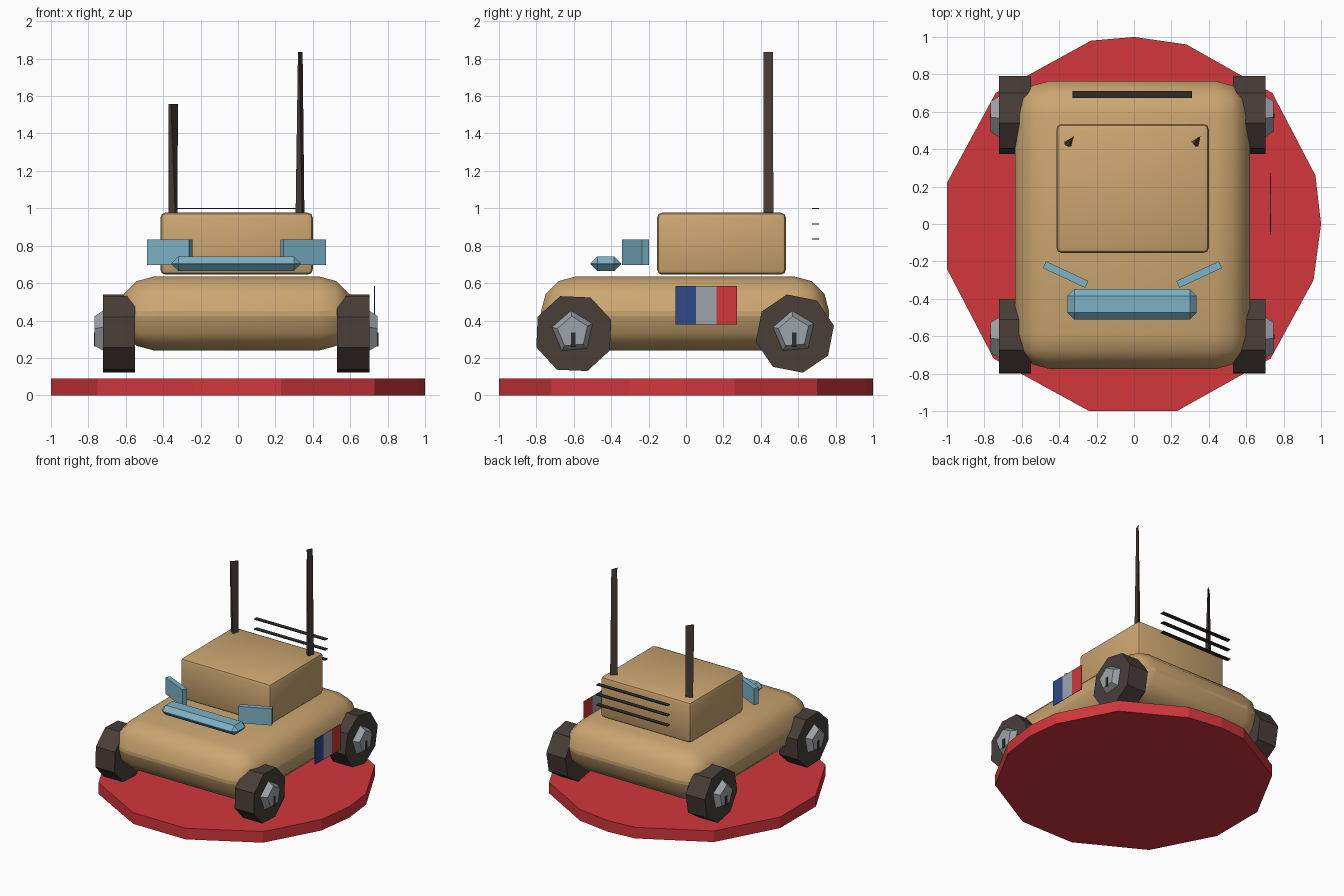
import bpy, bmesh
from math import radians, sin, cos, pi
from mathutils import Matrix, Vector

cube = bpy.data.objects.get("Cube")
if cube:
    bpy.data.objects.remove(cube, do_unlink=True)


def material(name, *srgb):
    lin = [(c / 255 / 12.92) if c < 11 else ((c / 255 + 0.055) / 1.055) ** 2.4 for c in srgb]
    m = bpy.data.materials.new(name)
    m.use_nodes = True
    m.diffuse_color = (*lin, 1)
    m.node_tree.nodes["Principled BSDF"].inputs["Base Color"].default_value = (*lin, 1)
    return m


RED = material("red", 210, 54, 60)
TAN = material("tan", 204, 166, 113)
DARK = material("dark_rubber", 72, 62, 57)
GREY = material("grey", 158, 164, 170)
GLASS = material("pale_blue", 125, 178, 198)
NAVY = material("navy", 46, 72, 135)
BLACK = material("charcoal", 50, 44, 41)


def finish(name, bm, mat, smooth=None):
    bmesh.ops.recalc_face_normals(bm, faces=bm.faces)
    mesh = bpy.data.meshes.new(name)
    bm.to_mesh(mesh)
    bm.free()
    mesh.materials.append(mat)
    obj = bpy.data.objects.new(name, mesh)
    bpy.context.collection.objects.link(obj)
    if smooth:
        bpy.ops.object.select_all(action='DESELECT')
        obj.select_set(True)
        bpy.context.view_layer.objects.active = obj
        bpy.ops.object.shade_smooth_by_angle(angle=radians(smooth))
    return obj


def box(name, lo, hi, mat, bevel=0, segments=1, smooth=None, turn=0):
    lo, hi = Vector(lo), Vector(hi)
    bm = bmesh.new()
    bmesh.ops.create_cube(bm, size=1, matrix=Matrix.Diagonal((*(hi - lo), 1)))
    if bevel:
        bmesh.ops.bevel(bm, geom=bm.edges[:], offset=bevel, segments=segments,
                        profile=0.5, affect='EDGES')
    bm.transform(Matrix.Translation((lo + hi) / 2) @ Matrix.Rotation(radians(turn), 4, 'Z'))
    return finish(name, bm, mat, smooth)


def loft(name, bottom, top, mat):
    """Closed solid between two outlines with equal point counts."""
    bm = bmesh.new()
    a = [bm.verts.new(p) for p in bottom]
    b = [bm.verts.new(p) for p in top]
    bm.faces.new(a)
    bm.faces.new(b)
    n = len(a)
    for i in range(n):
        j = (i + 1) % n
        bm.faces.new((a[i], a[j], b[j], b[i]))
    return finish(name, bm, mat)


def ring(x, y, z, r, sides, phase):
    return [(x, y + r * cos(phase + 2 * pi * i / sides), z + r * sin(phase + 2 * pi * i / sides))
            for i in range(sides)]


# Faceted display base
rim = [(-.23, .98), (0, 1), (.28, .96), (.74, .7), (.97, .26), (1, 0), (.96, -.3), (.73, -.72),
       (.23, -1), (-.24, -1), (-.75, -.72), (-1, -.24), (-1, .22), (-.74, .7)]
loft("display_base", [(x, y, 0) for x, y in rim], [(x, y, .09) for x, y in rim], RED)

# Rounded hull with a crease around its middle
hull = box("hull", (-.635, -.775, .24), (.62, .765, .635), TAN, .185, 3, 35)
for e in hull.data.edges:
    if all(abs(hull.data.vertices[v].co.z - .4375) < .02 for v in e.vertices):
        e.use_edge_sharp = True

# Cabin
box("cabin", (-.415, -.155, .645), (.4, .535, .977), TAN, .028, 2, 35)

# Windscreen bar and side screens
box("front_window_bar", (-.355, -.51, .665), (.335, -.348, .742), GLASS, .036)
for side, cx in (("left", .348), ("right", -.366)):
    box(side + "_screen", (cx - .125, -.29, .697), (cx + .125, -.25, .832), GLASS,
        turn=25 if cx > 0 else -25)

# Wheels with hubs and slots
for side, s in (("left", 1), ("right", -1)):
    for end, y in (("front", -.6), ("rear", .582)):
        label = f"{end}_{side}_"
        inner, outer = .54 * s - .01, .712 * s - .01
        face = outer + .045 * s
        tilt = .2 if end == "rear" else .35
        loft(label + "wheel", ring(inner, y, .33, .213, 8, tilt),
             ring(outer, y, .33, .213, 8, tilt), DARK)
        loft(label + "hub", ring(outer, y - .005, .338, .115, 5, .4),
             ring(face, y - .005, .338, .085, 5, .4), GREY)
        box(label + "hub_slot", (face - .004, y - .014, .262), (face + .004, y + .01, .335), BLACK)

# Three-stripe flag on the left flank
for i, (name, mat) in enumerate((("navy", NAVY), ("grey", GREY), ("red", RED))):
    y = -.057 + .11 * i
    box(f"flag_{name}_stripe", (.728, y, .38), (.732, y + .11, .585), mat)

# Antennas: triangular at the foot, blade-like at the tip
for name, cx, top, tip in (("tall", .333, 1.835, .5), ("short", -.346, 1.557, 1)):
    foot = [(-.025, 0), (.022, .027), (.01, -.025)]
    head = [(-.025, -.015), (.025, .025), (-.012, -.025)]
    loft(name + "_antenna", [(cx + x, .44 + y, .972) for x, y in foot],
         [(cx + x * tip, .44 + y, top) for x, y in head], DARK)

# Rear slats
for i in range(3):
    z = .835 + .082 * i
    box(f"rear_slat_{i + 1}", (-.33, .675, z - .003), (.31, .71, z + .003), BLACK)
